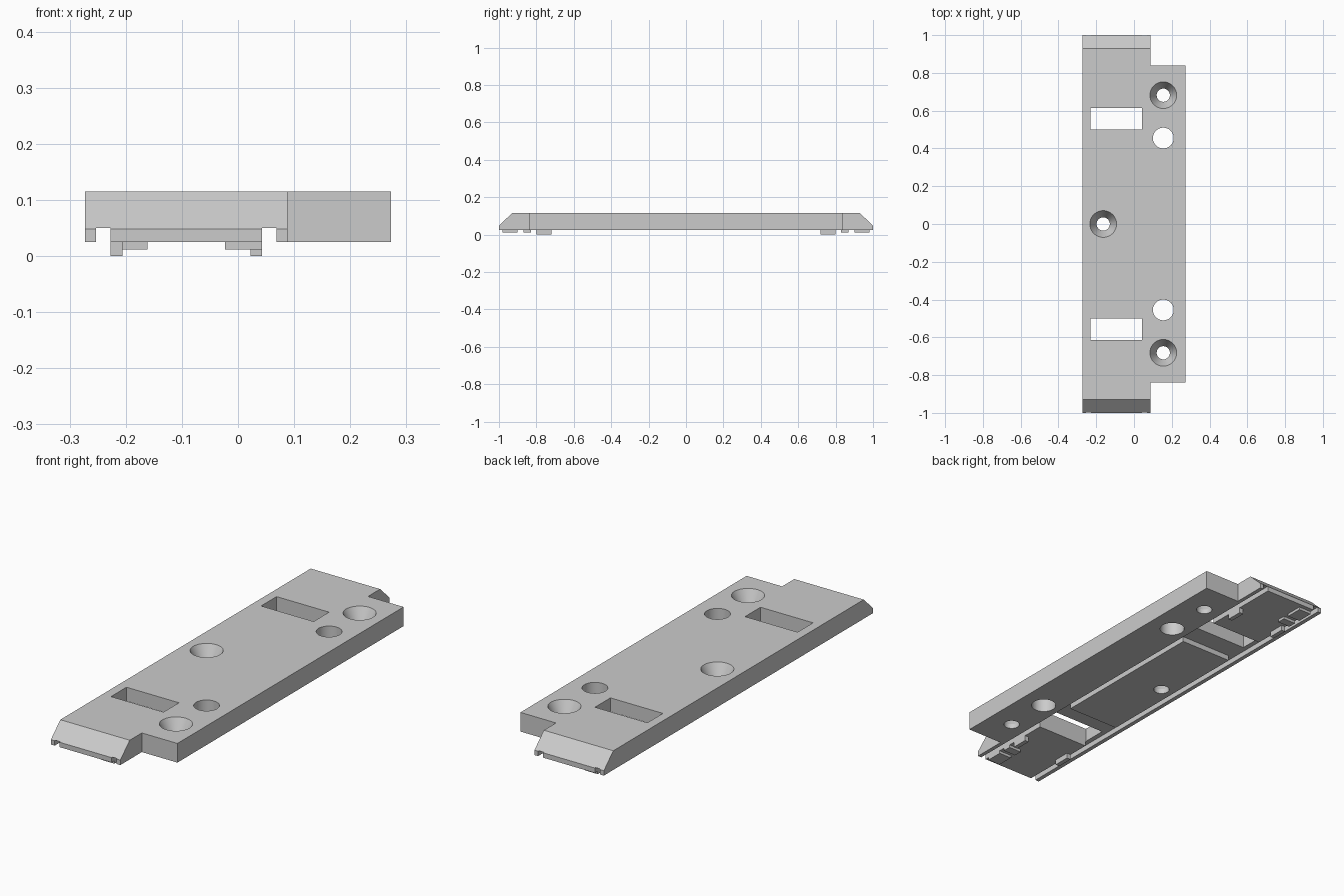
import bpy, bmesh, math
from mathutils import Matrix

cube = bpy.data.objects.get("Cube")
if cube:
    bpy.data.objects.remove(cube, do_unlink=True)

grey = bpy.data.materials.new("mid_grey")
grey.use_nodes = True
grey.diffuse_color = (0.6, 0.6, 0.6, 1)
grey.node_tree.nodes["Principled BSDF"].inputs["Base Color"].default_value = (0.6, 0.6, 0.6, 1)

BOTTOM, TOP, RECESS = 0.025, 0.115, 0.05
LEFT, RIGHT = -0.227, 0.043      # edges of the raised centre strip


def finish(name, bm):
    bmesh.ops.recalc_face_normals(bm, faces=bm.faces)
    mesh = bpy.data.meshes.new(name)
    bm.to_mesh(mesh)
    bm.free()
    mesh.materials.append(grey)
    obj = bpy.data.objects.new(name, mesh)
    bpy.context.collection.objects.link(obj)
    return obj


def prism(name, points, direction):
    """Extrude a closed outline along a direction."""
    bm = bmesh.new()
    face = bm.faces.new([bm.verts.new(p) for p in points])
    new = bmesh.ops.extrude_face_region(bm, geom=[face])["geom"]
    bmesh.ops.translate(bm, vec=direction, verts=[v for v in new if isinstance(v, bmesh.types.BMVert)])
    return finish(name, bm)


def box(name, x0, x1, y0, y1, z0, z1):
    return prism(name, [(x0, y0, z0), (x1, y0, z0), (x1, y1, z0), (x0, y1, z0)], (0, 0, z1 - z0))


def cone(name, x, y, r_low, r_high, z0, z1):
    bm = bmesh.new()
    bmesh.ops.create_cone(bm, cap_ends=True, segments=48, radius1=r_low, radius2=r_high,
                          depth=z1 - z0, matrix=Matrix.Translation((x, y, (z0 + z1) / 2)))
    return finish(name, bm)


def cut(target, cutter):
    mod = target.modifiers.new("cut", 'BOOLEAN')
    mod.operation, mod.solver, mod.object = 'DIFFERENCE', 'EXACT', cutter
    dg = bpy.context.evaluated_depsgraph_get()
    mesh = bpy.data.meshes.new_from_object(target.evaluated_get(dg))
    target.modifiers.clear()
    target.data = mesh
    bpy.data.objects.remove(cutter, do_unlink=True)


# Base plate with its wider shoulder on one side
plan = [(-0.273, -1), (0.088, -1), (0.088, -0.84), (0.273, -0.84),
        (0.273, 0.84), (0.088, 0.84), (0.088, 1), (-0.273, 1)]
plate = prism("base_plate", [(x, y, BOTTOM) for x, y in plan], (0, 0, TOP - BOTTOM))

# Sloped ends
for s in (-1, 1):
    wedge = [(-0.5, s * 0.86, 0.182), (-0.5, s * 1.07, -0.019), (-0.5, s * 1.2, 0.2)]
    cut(plate, prism("end_cutter", wedge, (1, 0, 0)))

# Long grooves on the underside
for x0, x1 in ((-0.253, LEFT), (RIGHT, 0.069)):
    cut(plate, box("groove_cutter", x0, x1, -1.1, 1.1, -0.1, RECESS))

# Rectangular slots, each with a shallow recess beside it
for s in (-1, 1):
    y0, y1, y2 = sorted((s * 0.40, s * 0.615)) + [s * 0.5]
    cut(plate, box("recess_cutter", LEFT - 0.01, RIGHT + 0.01, y0, y1, -0.1, RECESS))
    lo, hi = sorted((s * 0.5, s * 0.615))
    cut(plate, box("slot_cutter", LEFT - 0.003, RIGHT, lo, hi, -0.1, 0.2))

# Countersunk screw holes and plain round holes
for x, y in ((0.155, 0.682), (0.155, -0.682), (-0.163, 0)):
    cut(plate, cone("screw_cutter", x, y, 0.035, 0.035, -0.1, 0.2))
    cut(plate, cone("sink_cutter", x, y, 0.035, 0.071, 0.047, TOP + 0.0005))
for y in (-0.455, 0.455):
    cut(plate, cone("hole_cutter", 0.155, y, 0.055, 0.055, -0.1, 0.2))

# Clip feet and thin pads under both ends
for s, end in ((-1, "front"), (1, "back")):
    y0, y1 = sorted((s * 0.72, s * 0.80))
    box(end + "_right_foot", LEFT, LEFT + 0.021, y0, y1, 0, BOTTOM)
    box(end + "_left_foot", RIGHT - 0.021, RIGHT, y0, y1, 0, BOTTOM)
    x0 = LEFT if s > 0 else RIGHT - 0.066
    for label, a, b in (("outer", 0.90, 0.98), ("inner", 0.83, 0.87)):
        y0, y1 = sorted((s * a, s * b))
        box(f"{end}_{label}_pad", x0, x0 + 0.066, y0, y1, 0.012, BOTTOM)

# Smooth hole walls, crisp edges elsewhere
bpy.ops.object.select_all(action='DESELECT')
plate.select_set(True)
bpy.context.view_layer.objects.active = plate
bpy.ops.object.shade_smooth_by_angle(angle=math.radians(25))
